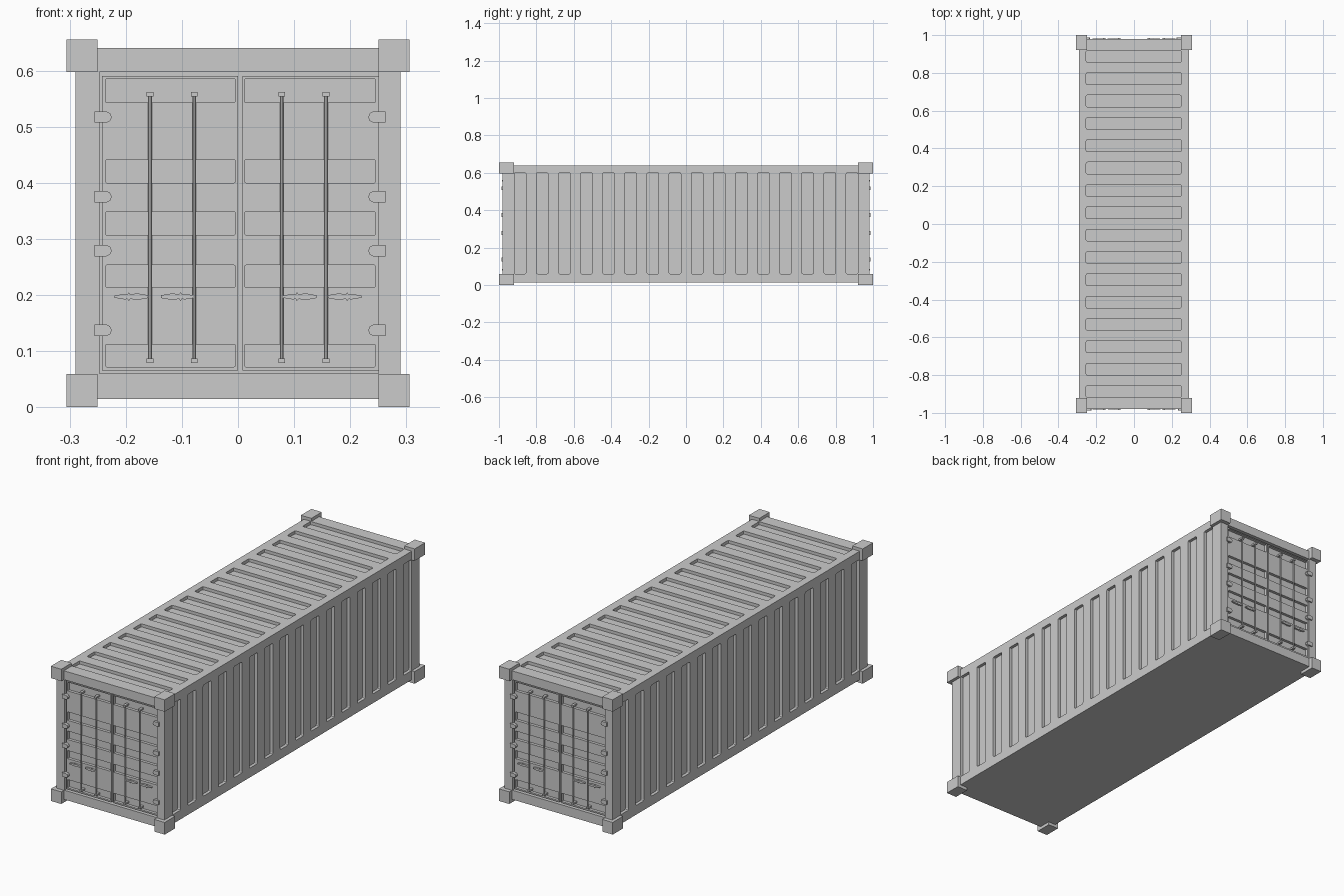
import bpy, bmesh, math
from mathutils import Matrix, Vector

if "Cube" in bpy.data.objects:
    bpy.data.objects.remove(bpy.data.objects["Cube"])

TURN = Matrix.Rotation(math.pi, 4, 'Z')


def finish(bm, name):
    bmesh.ops.recalc_face_normals(bm, faces=bm.faces)
    me = bpy.data.meshes.new(name)
    bm.to_mesh(me)
    bm.free()
    ob = bpy.data.objects.new(name, me)
    bpy.context.collection.objects.link(ob)
    return ob


def box(bm, x, y, z, round_axis=None, r=0.006):
    """Box from (min, max) ranges; optionally rounds the edges parallel to one axis."""
    size = Vector((x[1] - x[0], y[1] - y[0], z[1] - z[0]))
    mid = Vector((sum(x) / 2, sum(y) / 2, sum(z) / 2))
    vs = bmesh.ops.create_cube(bm, size=1, matrix=Matrix.LocRotScale(mid, None, size))['verts']
    if round_axis is not None:
        edges = {e for v in vs for e in v.link_edges
                 if abs((e.verts[0].co - e.verts[1].co).normalized()[round_axis]) > 0.9}
        bmesh.ops.bevel(bm, geom=list(edges), offset=r, segments=2, profile=0.5, affect='EDGES')


def prism(bm, outline, y0, y1):
    """Extrude an (x, z) outline between two depths."""
    a = [bm.verts.new((x, y0, z)) for x, z in outline]
    b = [bm.verts.new((x, y1, z)) for x, z in outline]
    n = len(a)
    bm.faces.new(a)
    bm.faces.new(b[::-1])
    for i in range(n):
        bm.faces.new((a[i], a[(i + 1) % n], b[(i + 1) % n], b[i]))


def cut(ob, bm):
    cutter = finish(bm, "cutter")
    cutter.hide_render = True
    mod = ob.modifiers.new("cut", 'BOOLEAN')
    mod.operation, mod.solver, mod.object = 'DIFFERENCE', 'EXACT', cutter
    bpy.context.view_layer.objects.active = ob
    bpy.ops.object.modifier_apply(modifier=mod.name)
    bpy.data.objects.remove(cutter)


def other_end(ob, name):
    twin = bpy.data.objects.new(name, ob.data)
    twin.matrix_world = TURN
    bpy.context.collection.objects.link(twin)


# Container body
bm = bmesh.new()
box(bm, (-0.29, 0.29), (-0.98, 0.98), (0.015, 0.64))
body = finish(bm, "container_body")

# Pressed grooves in walls and roof, and the two door openings
bm = bmesh.new()
for i in range(16):
    y = -0.887 + i * 0.1183
    ys = (y - 0.031, y + 0.031)
    box(bm, (0.275, 0.32), ys, (0.06, 0.6), 0)
    box(bm, (-0.32, -0.275), ys, (0.06, 0.6), 0)
    box(bm, (-0.253, 0.25), ys, (0.625, 0.68), 2)
box(bm, (-0.247, 0.25), (-1.1, -0.955), (0.06, 0.597))
box(bm, (-0.25, 0.247), (0.955, 1.1), (0.06, 0.597))
cut(body, bm)

# Corner castings
bm = bmesh.new()
for sx in (-1, 1):
    for sy in (-1, 1):
        for z in ((0, 0.059), (0.597, 0.655)):
            box(bm, sorted((sx * 0.25, sx * 0.306)), sorted((sy * 0.92, sy)), z)
finish(bm, "corner_castings")

# Door leaves with horizontal pressed grooves
bm = bmesh.new()
leaves = ((-0.242, 0.0), (0.008, 0.25))
for x in leaves:
    box(bm, x, (-0.972, -0.945), (0.065, 0.59))
doors = finish(bm, "front_doors")
bm = bmesh.new()
for x in ((-0.236, -0.005), (0.012, 0.245)):
    for z in ((0.072, 0.112), (0.214, 0.253), (0.307, 0.348), (0.4, 0.441), (0.543, 0.585)):
        box(bm, x, (-1.05, -0.958), z, 1, 0.002)
cut(doors, bm)
other_end(doors, "back_doors")

# Locking rods with end brackets
bm = bmesh.new()
for x in (-0.157, -0.078, 0.078, 0.157):
    bmesh.ops.create_cone(bm, cap_ends=True, segments=8, radius1=0.0035, radius2=0.0035, depth=0.476,
                          matrix=Matrix.Translation((x, -0.978, 0.32)))
    for z in (0.083, 0.558):
        box(bm, (x - 0.006, x + 0.006), (-0.985, -0.957), (z - 0.004, z + 0.004))
rods = finish(bm, "front_locking_rods")
other_end(rods, "back_locking_rods")

# Door handles
half = [(-0.032, 0.002), (-0.014, 0.005), (-0.009, 0.004), (-0.007, 0.008),
        (-0.004, 0.004), (0.008, 0.006), (0.028, 0.0025)]
bm = bmesh.new()
for cx, s in ((-0.188, 1), (-0.109, -1), (0.112, 1), (0.188, -1)):
    pts = half + [(x, -z) for x, z in reversed(half)]
    prism(bm, [(cx + s * x, 0.197 + z) for x, z in pts], -0.981, -0.967)
handles = finish(bm, "front_door_handles")
other_end(handles, "back_door_handles")

# Hinges with a rounded tip
tip = [(-0.256, -0.01), (-0.234, -0.01), (-0.228, -0.007), (-0.225, 0),
       (-0.228, 0.007), (-0.234, 0.01), (-0.256, 0.01)]
bm = bmesh.new()
for z in (0.137, 0.279, 0.375, 0.517):
    prism(bm, [(x, z + dz) for x, dz in tip], -0.987, -0.957)
    prism(bm, [(0.007 - x, z + dz) for x, dz in tip], -0.987, -0.957)
hinges = finish(bm, "front_hinges")
other_end(hinges, "back_hinges")
